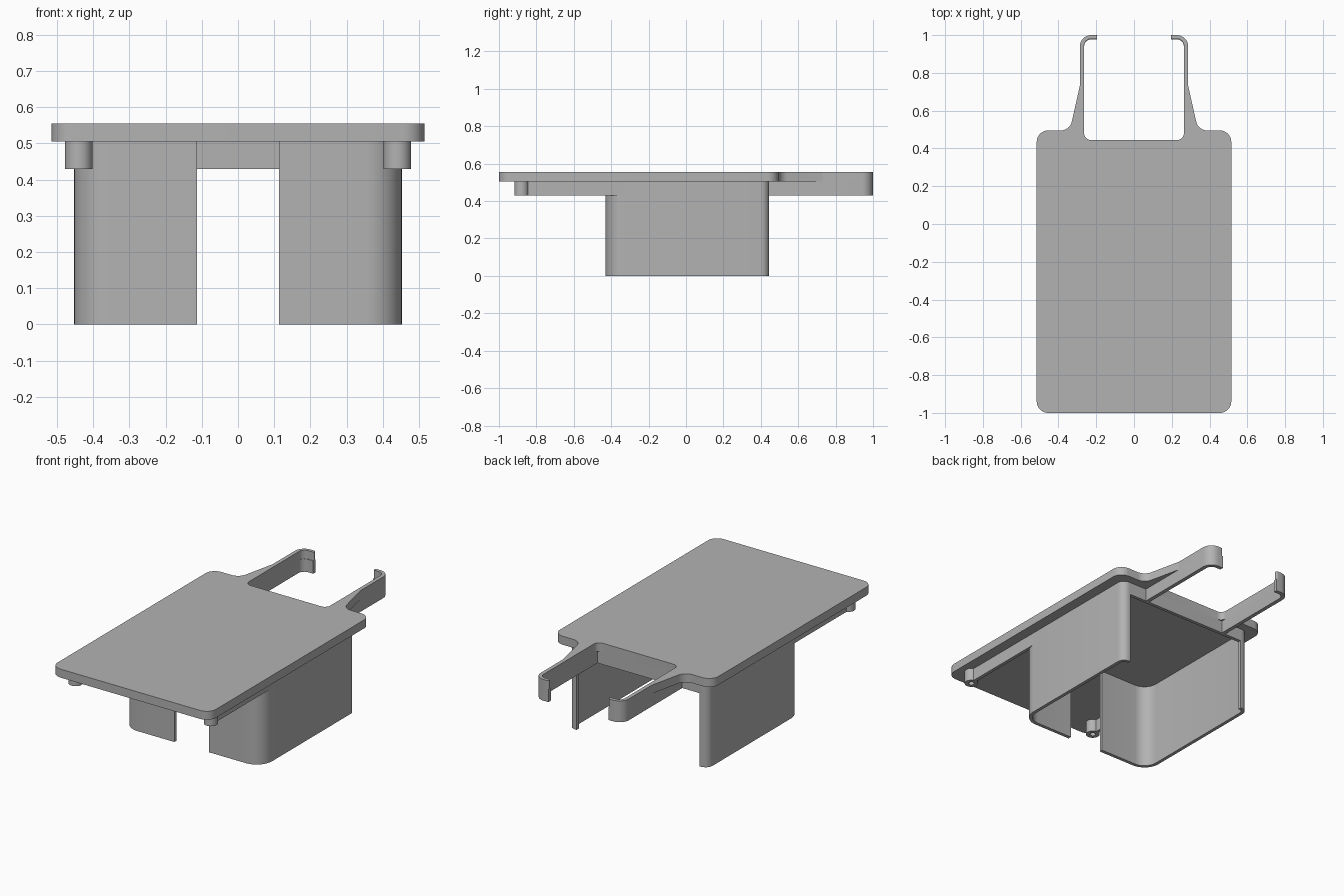
import bpy, bmesh, math
from mathutils import Vector

if "Cube" in bpy.data.objects:
    bpy.data.objects.remove(bpy.data.objects["Cube"])

grey = bpy.data.materials.new("plain grey")
grey.use_nodes = True
colour = (0.45, 0.45, 0.45, 1)
grey.diffuse_color = colour
grey.node_tree.nodes["Principled BSDF"].inputs["Base Color"].default_value = colour

PLATE_TOP, PLATE_BASE, RIB_BASE = 0.555, 0.505, 0.43
THICK = 0.02


def rounded(points, steps=8):
    """Turn (x, y, radius) corners into a path with filleted corners."""
    path = []
    for i, (x, y, r) in enumerate(points):
        p = Vector((x, y))
        if r == 0 or i in (0, len(points) - 1):
            path.append(p)
            continue
        a = (Vector(points[i - 1][:2]) - p).normalized()
        b = (Vector(points[i + 1][:2]) - p).normalized()
        half = a.angle(b) / 2
        centre = p + (a + b).normalized() * (r / math.sin(half))
        start = p + a * (r / math.tan(half)) - centre
        end = p + b * (r / math.tan(half)) - centre
        sweep = start.angle_signed(end)
        for k in range(steps + 1):
            t = -sweep * k / steps
            path.append(centre + Vector((start.x * math.cos(t) - start.y * math.sin(t),
                                         start.x * math.sin(t) + start.y * math.cos(t))))
    return path


def finish(name, bm):
    bmesh.ops.recalc_face_normals(bm, faces=bm.faces)
    mesh = bpy.data.meshes.new(name)
    bm.to_mesh(mesh)
    bm.free()
    mesh.materials.append(grey)
    obj = bpy.data.objects.new(name, mesh)
    bpy.context.collection.objects.link(obj)
    bpy.ops.object.select_all(action="DESELECT")
    obj.select_set(True)
    bpy.context.view_layer.objects.active = obj
    bpy.ops.object.shade_smooth_by_angle(angle=math.radians(35))
    return obj


def slab(name, outline, z0, z1):
    """Extrude a closed outline upward."""
    bm = bmesh.new()
    face = bm.faces.new([bm.verts.new((p.x, p.y, z0)) for p in outline])
    top = bmesh.ops.extrude_face_region(bm, geom=[face], use_keep_orig=True)["geom"]
    verts = [v for v in top if isinstance(v, bmesh.types.BMVert)]
    bmesh.ops.translate(bm, verts=verts, vec=(0, 0, z1 - z0))
    return finish(name, bm)


def wall(name, path, z0, z1, thick=THICK, closed=False):
    """Stand a wall on a path, its thickness lying to the left of travel."""
    bm = bmesh.new()
    n = len(path)
    rings = []
    for i, p in enumerate(path):
        before = path[i - 1] if i or closed else p
        after = path[(i + 1) % n] if i < n - 1 or closed else p
        d1, d2 = p - before, after - p
        d1 = d1.normalized() if d1.length else d2.normalized()
        d2 = d2.normalized() if d2.length else d1
        mid = (d1 + d2).normalized()
        q = p + Vector((-mid.y, mid.x)) * thick / mid.dot(d1)
        rings.append([bm.verts.new(c) for c in
                      ((p.x, p.y, z0), (q.x, q.y, z0), (q.x, q.y, z1), (p.x, p.y, z1))])
    for i in range(n if closed else n - 1):
        a, b = rings[i], rings[(i + 1) % n]
        for k in range(4):
            m = (k + 1) % 4
            bm.faces.new((a[k], a[m], b[m], b[k]))
    if not closed:
        bm.faces.new(rings[0])
        bm.faces.new(rings[-1])
    return finish(name, bm)


def flip(path, side):
    """Mirror a path, keeping its thickness on the same face."""
    return path if side > 0 else [Vector((-p.x, p.y)) for p in reversed(path)]


# Flat tray with two flared arms
half = rounded([(0, -1, 0), (0.515, -1, 0.06), (0.515, 0.495, 0.06), (0.34, 0.495, 0.06),
                (0.287, 0.73, 0.04), (0.287, 1, 0.06), (0.195, 1, 0.009), (0.195, 0.98, 0.009),
                (0.264, 0.98, 0.035), (0.264, 0.445, 0.035), (0, 0.445, 0)])
mirrored = [Vector((-p.x, p.y)) for p in reversed(half[1:-1])]
slab("top_plate", half + mirrored, PLATE_BASE, PLATE_TOP)

# Cross wall under the back edge of the tray
wall("back_rib", rounded([(0.4, 0.445, 0), (-0.4, 0.445, 0)]), RIB_BASE, PLATE_BASE)

for side, label in ((1, "left"), (-1, "right")):
    # Deep side wall, wrapped round the front and lipped at the back
    leg = rounded([(0.113, -0.43, 0), (0.453, -0.43, 0.1), (0.453, 0.445, 0.045), (0.40, 0.445, 0)])
    wall(label + "_leg_wall", flip(leg, side), 0, PLATE_BASE)

    # Shallow rib running forward to the screw post
    rib = [Vector((0.453, -0.86)), Vector((0.453, -0.3))]
    wall(label + "_side_rib", flip(rib, side), RIB_BASE, PLATE_BASE)

    # Hollow screw post
    post = [Vector((side * 0.44 + 0.038 * math.cos(t), -0.88 + 0.038 * math.sin(t)))
            for t in (math.tau * k / 32 for k in range(32))]
    wall(label + "_post", post, RIB_BASE, PLATE_BASE, thick=0.022, closed=True)

    # Lower half of the hooked arm
    hook = rounded([(0.287, 0.43, 0), (0.287, 1, 0.06), (0.195, 1, 0)])
    wall(label + "_arm_hook", flip(hook, side), RIB_BASE, PLATE_BASE, thick=0.023)
